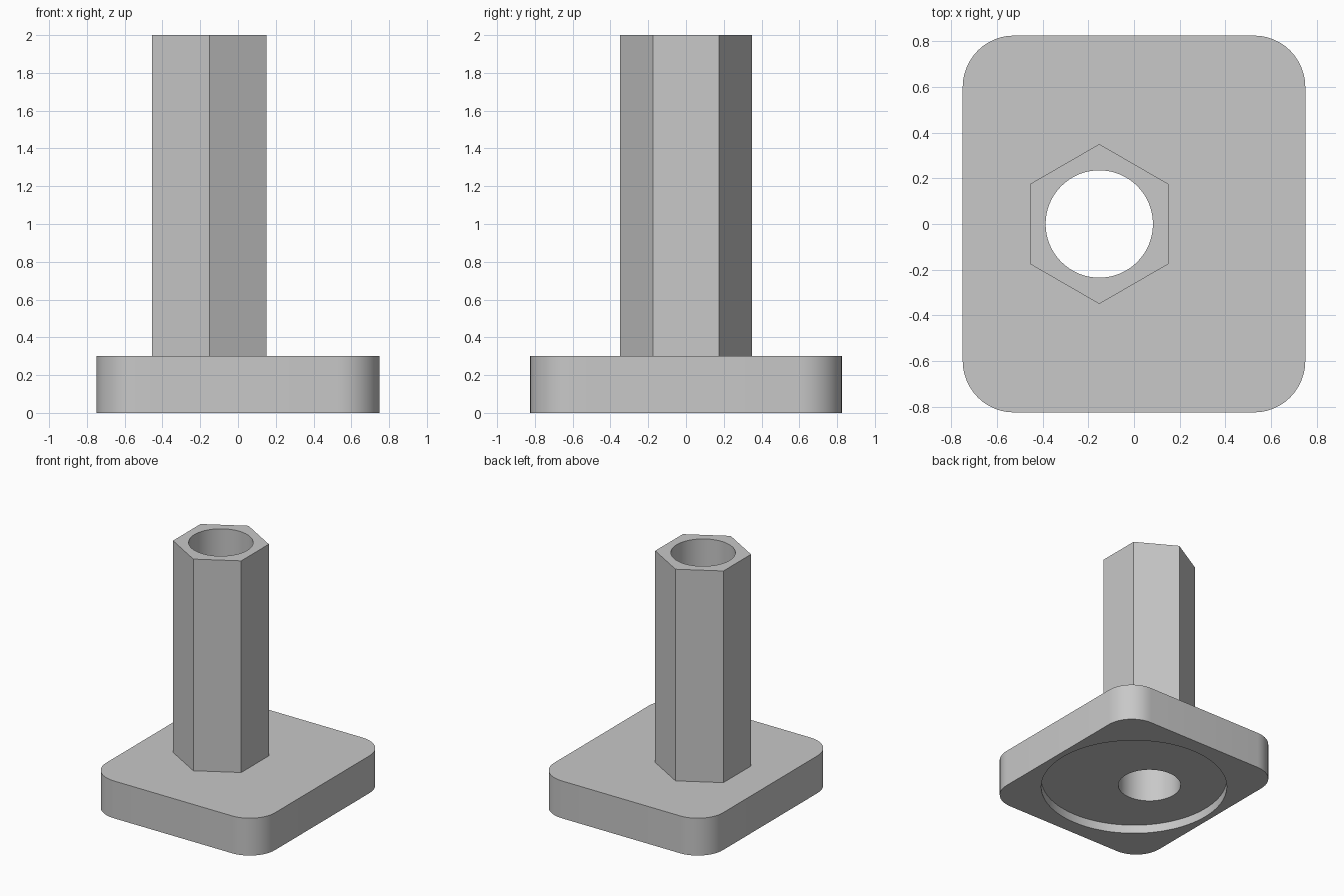
import bpy, math

default = bpy.data.objects.get("Cube")
if default:
    bpy.data.objects.remove(default, do_unlink=True)

POST_X = -0.152
PLATE_H = 0.3
HEIGHT = 2.0

grey = bpy.data.materials.new("plain grey")
grey.use_nodes = True
grey.diffuse_color = (0.58, 0.58, 0.58, 1)
grey.node_tree.nodes["Principled BSDF"].inputs["Base Color"].default_value = grey.diffuse_color


def prism(name, outline, z0, z1):
    """Closed upright prism from a counter-clockwise outline."""
    n = len(outline)
    verts = [(x, y, z) for z in (z0, z1) for x, y in outline]
    faces = [list(range(n))[::-1], list(range(n, 2 * n))]
    faces += [(i, (i + 1) % n, (i + 1) % n + n, i + n) for i in range(n)]
    mesh = bpy.data.meshes.new(name)
    mesh.from_pydata(verts, [], faces)
    mesh.materials.append(grey)
    obj = bpy.data.objects.new(name, mesh)
    bpy.context.collection.objects.link(obj)
    return obj


def polygon(cx, radius, sides, start=0.0):
    angles = [start + math.tau * i / sides for i in range(sides)]
    return [(cx + radius * math.cos(a), radius * math.sin(a)) for a in angles]


def rounded_rectangle(half_x, half_y, r, steps=12):
    points = []
    corners = ((1, 1), (-1, 1), (-1, -1), (1, -1))
    for quarter, (sx, sy) in enumerate(corners):
        for i in range(steps + 1):
            a = math.pi / 2 * (quarter + i / steps)
            points.append((sx * (half_x - r) + r * math.cos(a),
                           sy * (half_y - r) + r * math.sin(a)))
    return points


def combine(target, tool, operation):
    """Apply a boolean and discard its tool."""
    tool.hide_render = True
    mod = target.modifiers.new(operation.lower(), "BOOLEAN")
    mod.operation = operation
    mod.solver = "EXACT"
    mod.object = tool
    bpy.context.view_layer.objects.active = target
    bpy.ops.object.modifier_apply(modifier=mod.name)
    bpy.data.objects.remove(tool, do_unlink=True)


# Rounded base plate joined to the hexagonal post
body = prism("base_plate_with_hex_post", rounded_rectangle(0.75, 0.825, 0.225), 0, PLATE_H)
post = prism("hex_post", polygon(POST_X, 0.35, 6, math.pi / 6), PLATE_H / 2, HEIGHT)
combine(body, post, "UNION")

# Shallow round recess underneath, and bore through the full height
combine(body, prism("recess_cutter", polygon(0, 0.7, 96), -0.1, 0.07), "DIFFERENCE")
combine(body, prism("bore_cutter", polygon(POST_X, 0.235, 64), -0.2, HEIGHT + 0.2), "DIFFERENCE")

# Smooth rounded walls, crisp edges
bpy.ops.object.select_all(action="DESELECT")
body.select_set(True)
bpy.context.view_layer.objects.active = body
bpy.ops.object.shade_smooth_by_angle(angle=math.radians(30))
